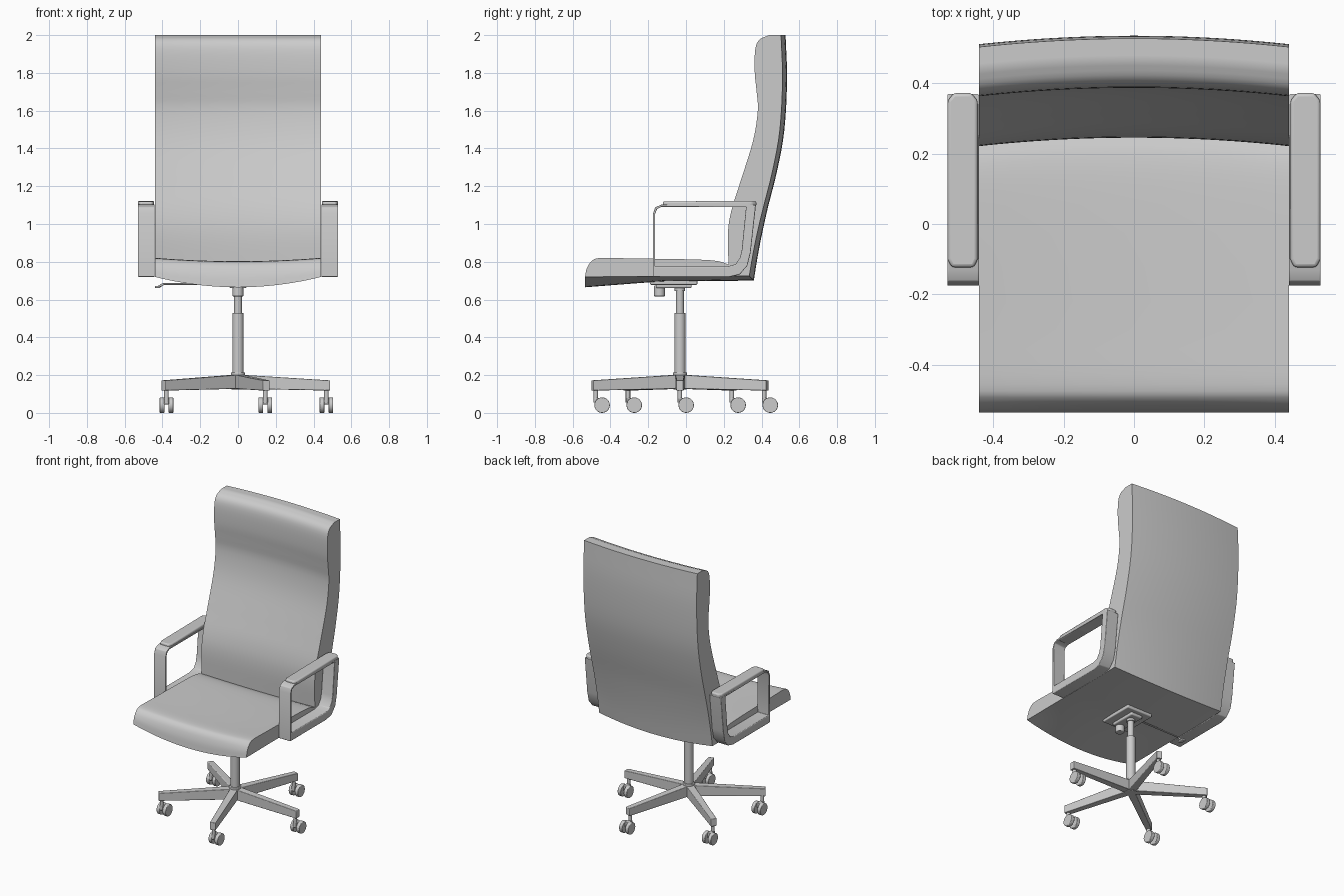
import bpy, bmesh, math
from mathutils import Vector, Matrix

if "Cube" in bpy.data.objects:
    bpy.data.objects.remove(bpy.data.objects["Cube"])

CY = -0.032  # column axis


def make(name, verts, faces, bevel=0.0, angle=35):
    me = bpy.data.meshes.new(name)
    me.from_pydata(verts, [], faces)
    bm = bmesh.new()
    bm.from_mesh(me)
    bmesh.ops.recalc_face_normals(bm, faces=bm.faces)
    bm.to_mesh(me)
    bm.free()
    ob = bpy.data.objects.new(name, me)
    bpy.context.collection.objects.link(ob)
    if bevel:
        b = ob.modifiers.new("bevel", 'BEVEL')
        b.width, b.segments, b.limit_method = bevel, 3, 'ANGLE'
    bpy.ops.object.select_all(action='DESELECT')
    bpy.context.view_layer.objects.active = ob
    ob.select_set(True)
    bpy.ops.object.shade_smooth_by_angle(angle=math.radians(angle))
    return ob


def box(name, lo, hi, bevel=0.0):
    v = [(x, y, z) for x in (lo[0], hi[0]) for y in (lo[1], hi[1]) for z in (lo[2], hi[2])]
    f = [(0, 1, 3, 2), (4, 6, 7, 5), (0, 4, 5, 1), (2, 3, 7, 6), (0, 2, 6, 4), (1, 5, 7, 3)]
    return make(name, v, f, bevel)


def tube(name, a, b, r, r2=None, n=24, bevel=0.0):
    a, b = Vector(a), Vector(b)
    q = (b - a).to_track_quat('Z', 'Y')
    ring = [Vector((math.cos(t * math.tau / n), math.sin(t * math.tau / n), 0)) for t in range(n)]
    v = [a + q @ (p * r) for p in ring] + [b + q @ (p * (r2 or r)) for p in ring]
    f = [(i, (i + 1) % n, n + (i + 1) % n, n + i) for i in range(n)]
    f += [tuple(range(n)), tuple(range(n, 2 * n))]
    return make(name, v, f, bevel)


def spline(pts, steps=4):
    """Smooth curve through the points, without its last point."""
    p = [Vector(c) for c in pts]
    p = [2 * p[0] - p[1]] + p + [2 * p[-1] - p[-2]]
    out = []
    for i in range(1, len(p) - 2):
        a, b, c, d = p[i - 1:i + 3]
        for k in range(steps):
            t = k / steps
            out.append(0.5 * (2 * b + (c - a) * t + (2 * a - 5 * b + 4 * c - d) * t * t
                              + (3 * b - a - 3 * c + d) * t ** 3))
    return out


def clamp(t):
    return max(0.0, min(1.0, t))


# Upholstered seat and back: one L-shaped side profile, bowed across the width
seat_top = [(-0.535, 0.72), (-0.525, 0.765), (-0.50, 0.803), (-0.455, 0.82), (-0.30, 0.818),
            (0.05, 0.812), (0.17, 0.803), (0.225, 0.785)]
back_front = [(0.225, 0.785), (0.222, 0.95), (0.24, 1.07), (0.29, 1.23), (0.355, 1.44),
              (0.38, 1.6), (0.374, 1.7), (0.364, 1.8), (0.366, 1.92), (0.388, 1.975), (0.44, 2.0)]
back_top = [(0.44, 2.0), (0.503, 2.0)]
back_rear = [(0.503, 2.0), (0.511, 1.77), (0.497, 1.5), (0.458, 1.28), (0.40, 1.05),
             (0.362, 0.88), (0.335, 0.725)]
seat_under = [(0.335, 0.725), (0.0, 0.722), (-0.25, 0.722), (-0.535, 0.72)]
profile = [p for s in (seat_top, back_front, back_top, back_rear, seat_under) for p in spline(s)]
N, M, W = len(profile), 24, 0.44
verts = []
for j in range(M + 1):
    x = W * (2 * j / M - 1)
    s = 1 - (x / W) ** 2
    for y, z in profile:
        low = clamp((0.80 - z) / 0.08)
        deep = 0.025 + 0.03 * clamp((-0.1 - y) / 0.43)
        dz = -(0.018 * (1 - low) + deep * low) * clamp((1.1 - z) / 0.25)
        dy = 0.024 * clamp(y / 0.22)
        verts.append((x, y + dy * s, z + dz * s))
faces = [(j * N + i, j * N + (i + 1) % N, (j + 1) * N + (i + 1) % N, (j + 1) * N + i)
         for j in range(M) for i in range(N)]
faces += [tuple(range(N)), tuple(range(M * N, M * N + N))]
make("seat_and_back", verts, faces, 0.0, 40)

# Arm loops with pads
outer = [(-0.175, 0.72), (-0.175, 1.055), (-0.163, 1.088), (-0.13, 1.103), (0.37, 1.10),
         (0.342, 0.85), (0.325, 0.78), (0.285, 0.733), (0.23, 0.72)]
inner = [(-0.163, 0.775), (-0.163, 1.055), (-0.153, 1.08), (-0.13, 1.091), (0.318, 1.09),
         (0.295, 0.86), (0.285, 0.82), (0.262, 0.787), (0.22, 0.775)]
for side, label in ((-1, "left"), (1, "right")):
    n = len(outer)
    v = [(side * x, y, z) for x in (0.441, 0.53) for loop in (outer, inner) for y, z in loop]
    f = []
    for i in range(n):
        k = (i + 1) % n
        f += [(i, k, n + k, n + i), (2 * n + i, 2 * n + k, 3 * n + k, 3 * n + i),
              (i, k, 2 * n + k, 2 * n + i), (n + i, n + k, 3 * n + k, 3 * n + i)]
    make(label + "_arm_frame", v, f, 0.004)
    c = 0.022
    plan = [(0.444, -0.10), (0.455, -0.123), (0.518, -0.123), (0.53, -0.10),
            (0.53, 0.35), (0.512, 0.372), (0.462, 0.372), (0.444, 0.35)]
    m = len(plan)
    v = [(side * x, y, z + (0.0 if y > -0.1 else -0.004)) for z in (1.093, 1.123) for x, y in plan]
    f = [(i, (i + 1) % m, m + (i + 1) % m, m + i) for i in range(m)]
    f += [tuple(range(m)), tuple(range(m, 2 * m))]
    make(label + "_arm_pad", v, f, 0.009)

# Tilt mechanism under the seat
box("mount_plate", (-0.10, -0.19, 0.678), (0.10, 0.06, 0.705), 0.006)
box("tilt_housing", (-0.045, -0.16, 0.66), (0.045, 0.03, 0.69), 0.008)
tube("tension_knob", (0, -0.14, 0.617), (0, -0.14, 0.675), 0.029, bevel=0.005)
tube("height_lever", (0, CY, 0.682), (-0.40, CY, 0.682), 0.005, n=12)
tube("lever_bend", (-0.395, CY, 0.682), (-0.42, CY, 0.668), 0.006, n=12)
box("lever_paddle", (-0.44, CY - 0.025, 0.661), (-0.41, CY + 0.025, 0.673), 0.005)

# Gas column and hub
tube("column_upper", (0, CY, 0.5), (0, CY, 0.69), 0.021)
tube("column_collar", (0, CY, 0.645), (0, CY, 0.67), 0.028)
tube("column_lower", (0, CY, 0.15), (0, CY, 0.53), 0.03)
tube("base_hub", (0, CY, 0.125), (0, CY, 0.215), 0.038, bevel=0.004)

# Five legs with twin-wheel casters, all trailing to the rear
for i in range(5):
    a = i * math.tau / 5
    v = []
    for r, w, z0, z1 in ((0.0, 0.026, 0.128, 0.203), (0.488, 0.019, 0.118, 0.172)):
        v += [(r, -w, z0), (r, w, z0), (r, w, z1), (r, -w, z1)]
    f = [(0, 1, 2, 3), (4, 5, 6, 7)] + [(k, (k + 1) % 4, 4 + (k + 1) % 4, 4 + k) for k in range(4)]
    M4 = Matrix.Translation((0, CY, 0)) @ Matrix.Rotation(a, 4, 'Z')
    make(f"leg_{i + 1}", [M4 @ Vector(p) for p in v], f, 0.004)
    p = M4 @ Vector((0.468, 0, 0))
    tube(f"caster_stem_{i + 1}", (p.x, p.y, 0.055), (p.x, p.y, 0.13), 0.012, n=16)
    box(f"caster_body_{i + 1}", (p.x - 0.013, p.y - 0.008, 0.045),
        (p.x + 0.013, p.y + 0.045, 0.08), 0.004)
    for s in (-1, 1):
        tube(f"caster_wheel_{i + 1}_{'l' if s < 0 else 'r'}", (p.x + s * 0.011, p.y + 0.033, 0.041),
             (p.x + s * 0.036, p.y + 0.033, 0.041), 0.041, bevel=0.004)
